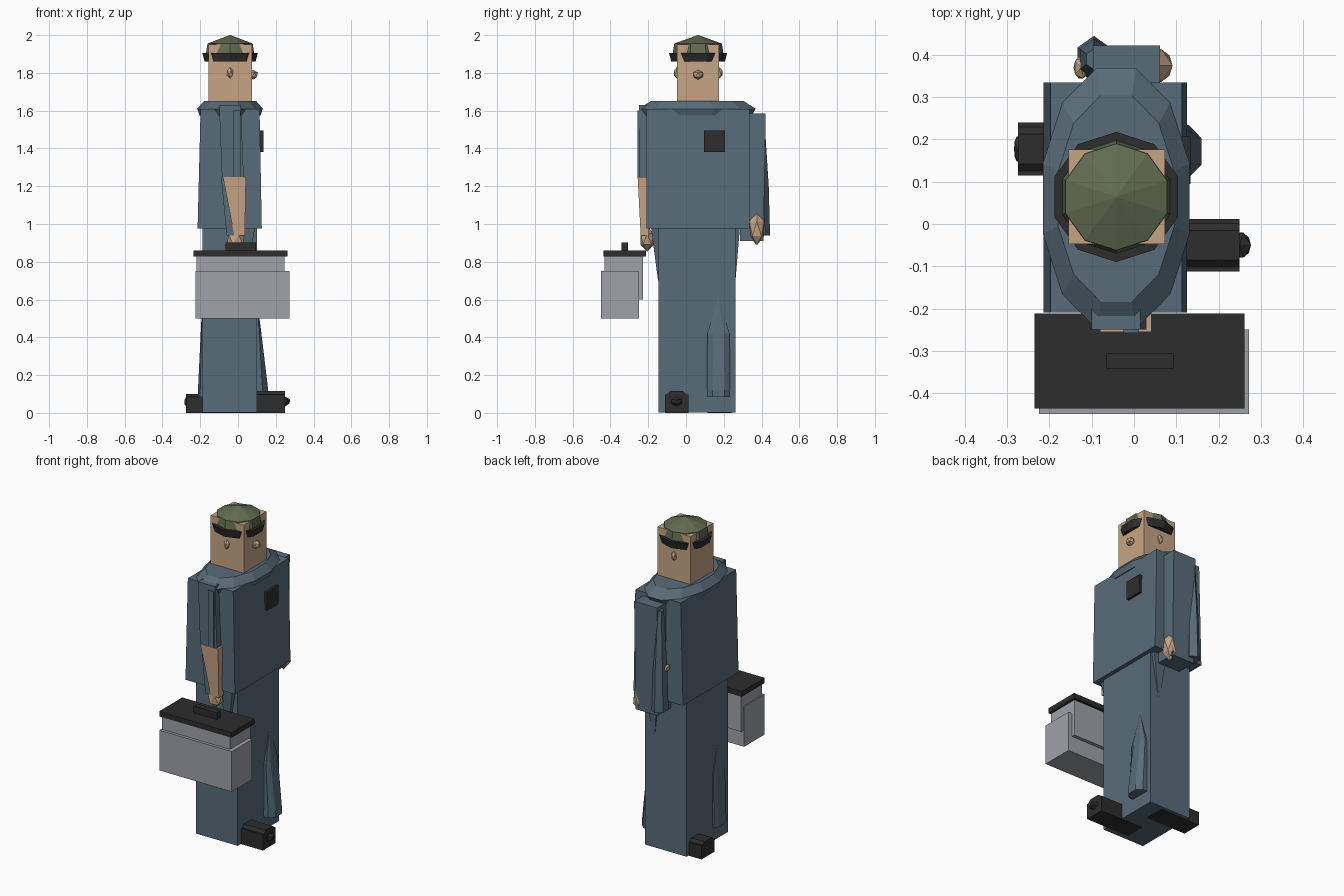
import bpy, bmesh, math
from mathutils import Vector

old = bpy.data.objects.get("Cube")
if old:
    bpy.data.objects.remove(old, do_unlink=True)


def material(name, r, g, b):
    m = bpy.data.materials.new(name)
    m.use_nodes = True
    m.diffuse_color = (r, g, b, 1)
    bsdf = next(n for n in m.node_tree.nodes if n.type == 'BSDF_PRINCIPLED')
    bsdf.inputs["Base Color"].default_value = (r, g, b, 1)
    return m


BLUE = material("work_blue", 0.098, 0.15, 0.19)
SKIN = material("skin", 0.57, 0.375, 0.235)
GREEN = material("olive_green", 0.12, 0.147, 0.08)
BLACK = material("charcoal", 0.026, 0.026, 0.026)
GREY = material("case_grey", 0.35, 0.36, 0.4)


def finish(name, bm, mat):
    bmesh.ops.recalc_face_normals(bm, faces=bm.faces)
    me = bpy.data.meshes.new(name)
    bm.to_mesh(me)
    bm.free()
    me.materials.append(mat)
    ob = bpy.data.objects.new(name, me)
    bpy.context.collection.objects.link(ob)
    return ob


def loft(name, rings, mat, closed=True):
    """Skin equal-length rings of points, capping both ends."""
    bm = bmesh.new()
    loops = [[bm.verts.new(p) for p in ring] for ring in rings]
    n = len(loops[0])
    for a, b in zip(loops, loops[1:]):
        for i in range(n):
            j = (i + 1) % n
            bm.faces.new((a[i], a[j], b[j], b[i]))
    if closed:
        bm.faces.new(loops[0])
        bm.faces.new(loops[-1])
    return finish(name, bm, mat)


def rect(x, y, z):
    return [(x[0], y[0], z), (x[1], y[0], z), (x[1], y[1], z), (x[0], y[1], z)]


def box(name, x, y, z, mat, top_x=None, top_y=None):
    return loft(name, [rect(x, y, z[0]), rect(top_x or x, top_y or y, z[1])], mat)


def oval(cx, cy, rx, ry, z, n):
    angles = [2 * math.pi * (i + 0.5) / n for i in range(n)]
    return [(cx + rx * math.cos(a), cy + ry * math.sin(a), z) for a in angles]


def gem(name, centre, size, mat, detail=1):
    bm = bmesh.new()
    bmesh.ops.create_icosphere(bm, subdivisions=detail, radius=1)
    for v in bm.verts:
        v.co = Vector(centre) + v.co * Vector(size)
    return finish(name, bm, mat)


CX, CY = -0.042, 0.064

# Head, ears and nose
box("head", (-0.155, 0.073), (-0.047, 0.176), (1.6, 1.95), SKIN)
for side, name in ((-1, "right_ear"), (1, "left_ear")):
    gem(name, (CX, CY + side * 0.113, 1.8), (0.018, 0.018, 0.03), SKIN)
gem("nose", (0.08, CY, 1.79), (0.028, 0.03, 0.026), SKIN)

# Cap with a shallow pointed crown
loft("cap", [oval(CX, CY, r, r, z, 10) for r, z in
             ((0.137, 1.885), (0.126, 1.955), (0.002, 2.0))], GREEN)
# Band around the head
loft("goggle_band", [oval(CX, CY, r, r, z, 10) for r, z in
                     ((0.142, 1.86), (0.154, 1.905))], BLACK)

# Torso, collar yoke and trousers
box("torso", (-0.214, 0.126), (-0.21, 0.335), (0.975, 1.61), BLUE,
    top_x=(-0.198, 0.114))
loft("collar_yoke", [oval(CX, 0.06, 0.18 * s, 0.32 * s, z, 12) for s, z in
                     ((0.93, 1.575), (1, 1.61), (0.79, 1.652))], BLUE)
box("trousers", (-0.188, 0.1), (-0.146, 0.262), (0.002, 1.0), BLUE)
box("chest_patch", (0.115, 0.134), (0.095, 0.207), (1.38, 1.495), BLACK)


# Trouser legs bulging out of the trouser block, forward and backward
def knee_bulge(name, x, tip_x, y, half):
    rings = []
    for z, reach, w in ((0.085, 1, 1), (0.12, 1, 1), (0.42, 0.4, 0.95), (0.61, 0, 0.05)):
        out = x + (tip_x - x) * reach
        inner = x - (tip_x - x) * 0.3
        rings.append([(inner, y - half * w, z), (x + (out - x) * 0.5, y - half * w, z),
                      (out, y - half * w * 0.5, z), (out, y + half * w * 0.5, z),
                      (x + (out - x) * 0.5, y + half * w, z), (inner, y + half * w, z)])
    loft(name, rings, BLUE)


knee_bulge("front_trouser_leg", 0.1, 0.16, 0.172, 0.062)
knee_bulge("rear_trouser_leg", -0.188, -0.212, -0.05, 0.06)

# Hip folds just below the torso
for name, edge, out in (("right_hip_fold", -0.146, -0.185), ("left_hip_fold", 0.262, 0.285)):
    loft(name, [rect((0.03, 0.04), sorted((edge - 0.002, edge)), 0.7),
                rect((0.0, 0.09), sorted((edge, out)), 0.98)], BLUE)


# Shoes: block with a tapered upper and a pointed toe
def shoe(name, heel, toe, tip, y, height):
    xs = sorted((heel, toe))
    box(name, xs, y, (0, height * 0.85), BLACK)
    mid = (y[0] + y[1]) / 2
    top = [rect(xs, (y[0] + 0.005, y[1] - 0.005), height * 0.8),
           rect(xs, (mid - 0.035, mid + 0.035), height)]
    loft(name + "_upper", top, BLACK)
    gem(name + "_toe", (toe, mid, 0.06), (abs(tip - toe), 0.035, 0.025), BLACK)


shoe("right_shoe", -0.05, 0.25, 0.28, (-0.112, 0.012), 0.115)
shoe("left_shoe", 0.0, -0.275, -0.285, (0.115, 0.24), 0.1)

# Right arm, hanging down to the case
box("right_sleeve", (-0.085, 0.03), (-0.25, -0.19), (1.25, 1.63), BLUE,
    top_x=(-0.1, 0.015))
box("right_sleeve_fold", (-0.025, 0.012), (-0.258, -0.24), (1.25, 1.6), BLUE)
box("right_sleeve_back", (-0.06, -0.01), (-0.235, -0.19), (0.94, 1.25), BLUE,
    top_x=(-0.09, 0.0))
box("right_forearm", (-0.02, 0.036), (-0.24, -0.195), (0.94, 1.25), SKIN,
    top_x=(-0.08, 0.042), top_y=(-0.256, -0.2))
gem("right_hand", (-0.012, -0.205, 0.92), (0.052, 0.042, 0.065), SKIN)

# Left arm, bent behind its sleeve
box("left_sleeve", (-0.095, 0.06), (0.285, 0.41), (0.91, 1.585), BLUE,
    top_x=(-0.097, 0.061), top_y=(0.29, 0.422))
loft("left_sleeve_fold", [oval(-0.095, 0.39, rx, ry, z, 6) for rx, ry, z in
                          ((0.045, 0.055, 0.94), (0.038, 0.048, 1.2), (0.02, 0.025, 1.56))],
     BLUE)
gem("left_elbow", (-0.125, 0.37, 1.2), (0.02, 0.03, 0.025), SKIN)
gem("left_hand", (0.052, 0.375, 0.975), (0.044, 0.046, 0.088), SKIN)

# Carried case
box("case_body", (-0.225, 0.272), (-0.45, -0.25), (0.5, 0.75), GREY)
box("case_upper", (-0.22, 0.247), (-0.432, -0.228), (0.6, 0.835), GREY)
box("case_lid", (-0.235, 0.262), (-0.437, -0.212), (0.828, 0.86), BLACK)
box("case_handle", (-0.065, 0.094), (-0.342, -0.306), (0.86, 0.902), BLACK)
